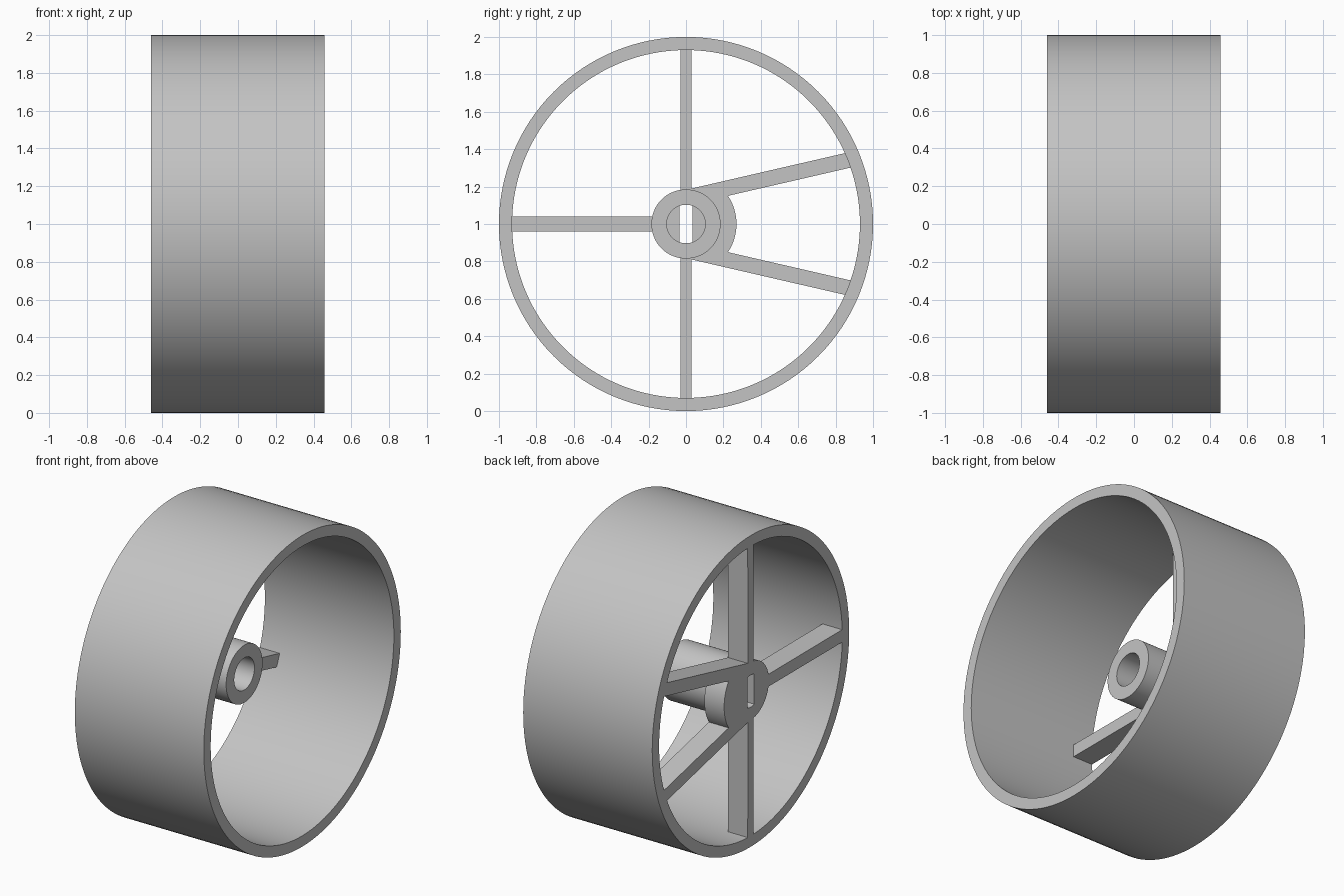
import bpy
import bmesh
from math import cos, sin, pi, radians, sqrt, asin, atan2
from mathutils import Vector, Matrix

cube = bpy.data.objects.get("Cube")
if cube:
    bpy.data.objects.remove(cube, do_unlink=True)

# Main dimensions; the axle runs along x
X0, X1 = -0.46, 0.457
SPOKE_X = X0 + 0.14
HUB_X = 0.045
R_OUT, R_IN, R_HUB, R_BOSS, R_BORE = 1.0, 0.93, 0.185, 0.27, 0.103
CENTRE = Vector((0, 0, 1))

grey = bpy.data.materials.new("light_grey_plastic")
grey.use_nodes = True
COLOUR = (0.55, 0.55, 0.55, 1)
grey.diffuse_color = COLOUR
grey.node_tree.nodes["Principled BSDF"].inputs["Base Color"].default_value = COLOUR


def finish(name, bm):
    bmesh.ops.recalc_face_normals(bm, faces=bm.faces[:])
    mesh = bpy.data.meshes.new(name)
    bm.to_mesh(mesh)
    bm.free()
    mesh.materials.append(grey)
    obj = bpy.data.objects.new(name, mesh)
    bpy.context.collection.objects.link(obj)
    return obj


def smooth(obj):
    bpy.ops.object.select_all(action="DESELECT")
    obj.select_set(True)
    bpy.context.view_layer.objects.active = obj
    bpy.ops.object.shade_smooth_by_angle(angle=radians(30))


def prism(name, outline, x0, x1):
    """Extrude a (y, z) outline, measured from the axle, along x."""
    bm = bmesh.new()
    face = bm.faces.new([bm.verts.new((x0, y, z + CENTRE.z)) for y, z in outline])
    grown = bmesh.ops.extrude_face_region(bm, geom=[face], use_keep_orig=True)
    moved = [v for v in grown["geom"] if isinstance(v, bmesh.types.BMVert)]
    bmesh.ops.translate(bm, verts=moved, vec=(x1 - x0, 0, 0))
    return finish(name, bm)


def arc(radius, start, end, steps):
    return [(radius * cos(start + (end - start) * i / steps),
             radius * sin(start + (end - start) * i / steps)) for i in range(steps + 1)]


def circle(radius, steps):
    return arc(radius, 0, 2 * pi, steps)[:-1]


def cut(target, cutter):
    """Subtract the cutter, then discard it."""
    cutter.hide_render = True
    mod = target.modifiers.new("cut", "BOOLEAN")
    mod.operation = "DIFFERENCE"
    mod.solver = "EXACT"
    mod.object = cutter
    bpy.ops.object.select_all(action="DESELECT")
    target.select_set(True)
    bpy.context.view_layer.objects.active = target
    bpy.ops.object.modifier_apply(modifier=mod.name)
    bpy.data.objects.remove(cutter, do_unlink=True)


# Rim: rectangular section spun round the axle
bm = bmesh.new()
section = [bm.verts.new((x, 0, 1 + r)) for x, r in
           ((X0, R_IN), (X0, R_OUT), (X1, R_OUT), (X1, R_IN))]
loop = [bm.edges.new((section[i], section[(i + 1) % 4])) for i in range(4)]
bmesh.ops.spin(bm, geom=section + loop, cent=CENTRE, axis=(1, 0, 0),
               angle=2 * pi, steps=128, use_merge=True)
bmesh.ops.remove_doubles(bm, verts=bm.verts[:], dist=1e-5)
smooth(finish("rim", bm))

# Hub: long barrel with a round bore and a flat-sided shaft slot at the spoke end
hub = prism("hub", circle(R_HUB, 64), X0, HUB_X)
SLOT_END = X0 + 0.22
cut(hub, prism("bore_cutter", circle(R_BORE, 48), SLOT_END, HUB_X + 0.1))
half = asin(0.035 / R_BORE)
slot = arc(R_BORE, pi / 2 - half, pi / 2 + half, 6)
slot += [(-y, -z) for y, z in slot]
cut(hub, prism("slot_cutter", slot, X0 - 0.1, SLOT_END + 0.05))
smooth(hub)

# Straight spokes: up, front and down
for name, angle, half_width in (("upper_spoke", pi / 2, 0.03),
                                ("front_spoke", pi, 0.04),
                                ("lower_spoke", -pi / 2, 0.03)):
    a_in, a_out = asin(half_width / R_HUB), asin(half_width / R_IN)
    outline = arc(R_HUB - 0.002, angle + a_in, angle - a_in, 4)
    outline += arc(R_IN + 0.002, angle - a_out, angle + a_out, 4)
    prism(name, outline, X0, SPOKE_X)


# Forked spoke: two slanted arms joined by a rounded web behind the hub
def hit(offset, slope, radius):
    """Angle at which z = offset + slope * y crosses a circle."""
    k = 1 + slope * slope
    y = (-offset * slope + sqrt(k * radius * radius - offset * offset)) / k
    return atan2(offset + slope * y, y)


SLOPE = 0.23
outer = hit(0.183, SLOPE, R_IN)
inner = hit(0.099, SLOPE, R_IN)
web = hit(0.099, SLOPE, R_BOSS)
r_end = R_IN + 0.002
fork = arc(r_end, outer, inner, 6) + arc(R_BOSS, web, -web, 20)
fork += arc(r_end, -inner, -outer, 6)
fork += arc(R_HUB - 0.002, -pi / 2, pi / 2, 32)
smooth(prism("forked_spoke", fork, X0, SPOKE_X))
